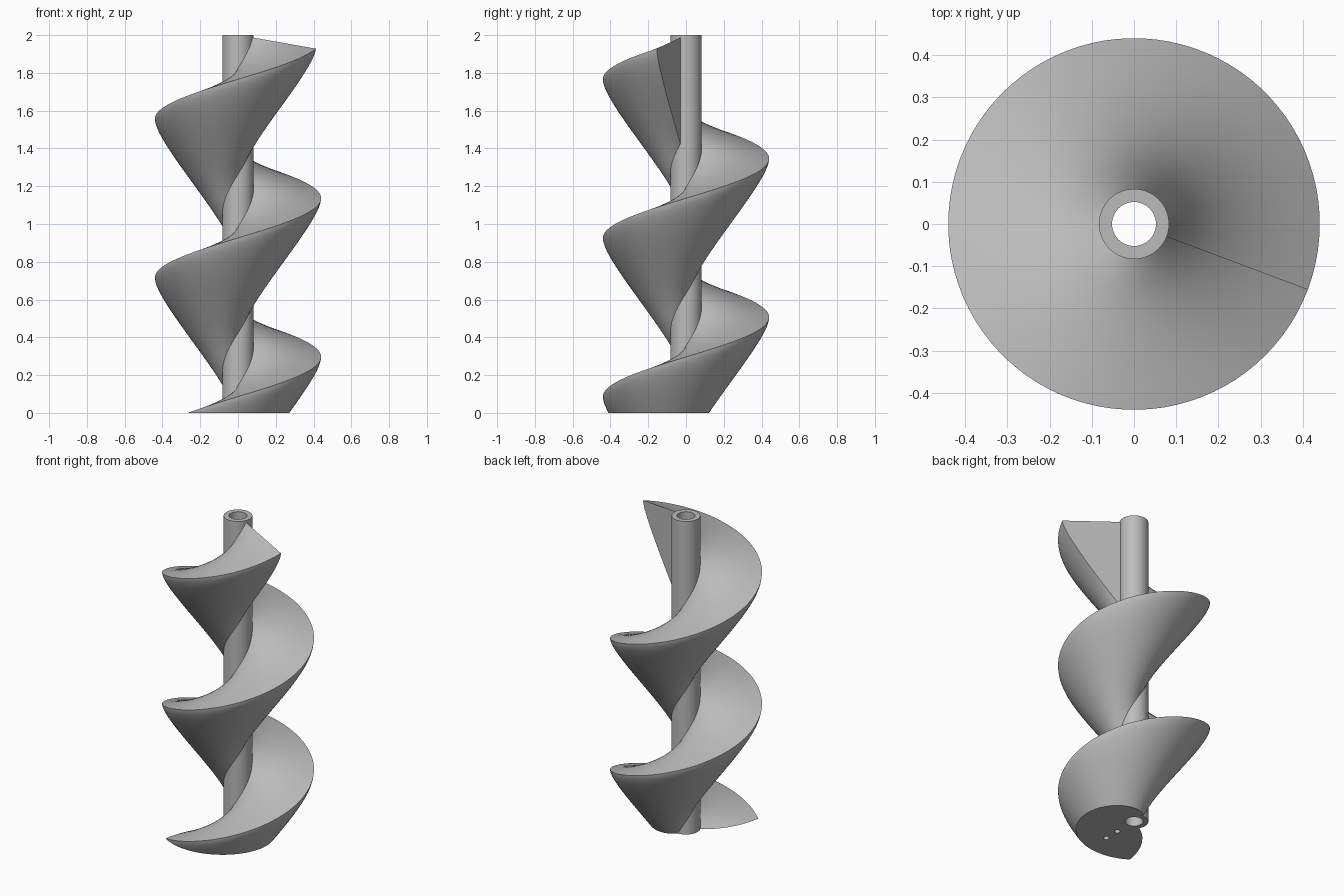
import bpy, bmesh
from math import radians, cos, sin

if "Cube" in bpy.data.objects:
    bpy.data.objects.remove(bpy.data.objects["Cube"])

PITCH = 0.84
OUTER, ROOT = 0.44, 0.078          # flight radii
TUBE_R, BORE_R, HEIGHT = 0.083, 0.052, 2.0
ZERO_ANGLE = 233.0                 # where the rim meets the floor
START, END = 195.0, 720 + 339.4

grey = bpy.data.materials.new("plain grey")
grey.use_nodes = True
grey.diffuse_color = (0.5, 0.5, 0.5, 1)
grey.node_tree.nodes["Principled BSDF"].inputs["Base Color"].default_value = (0.5, 0.5, 0.5, 1)


def make_object(name, bm):
    bmesh.ops.recalc_face_normals(bm, faces=bm.faces)
    mesh = bpy.data.meshes.new(name)
    bm.to_mesh(mesh)
    bm.free()
    mesh.materials.append(grey)
    obj = bpy.data.objects.new(name, mesh)
    bpy.context.collection.objects.link(obj)
    return obj


def smooth(obj):
    bpy.ops.object.select_all(action='DESELECT')
    obj.select_set(True)
    bpy.context.view_layer.objects.active = obj
    bpy.ops.object.shade_smooth_by_angle(angle=radians(30))


def flight_profile():
    """Wedge section: nearly flat top, bulging underside down to the root."""
    top = [(ROOT + (OUTER - ROOT) * i / 6, 0.06 * (1 - i / 6)) for i in range(6)]
    under = []
    for i in range(15):
        t = i / 14
        a, b, c = (1 - t) ** 2, 2 * t * (1 - t), t * t
        under.append((a * OUTER + b * OUTER + c * ROOT, -0.08 * b - 0.51 * c))
    return top + under


# Helical flight, swept around the axis and trimmed flat at the floor
bm = bmesh.new()
profile = flight_profile()
steps = 216
rings = []
for s in range(steps + 1):
    deg = START + (END - START) * s / steps
    lift = PITCH * (deg - ZERO_ANGLE) / 360
    ang = radians(deg)
    rings.append([bm.verts.new((r * cos(ang), r * sin(ang), z + lift)) for r, z in profile])
n = len(profile)
for a, b in zip(rings, rings[1:]):
    for i in range(n):
        j = (i + 1) % n
        bm.faces.new((a[i], a[j], b[j], b[i]))
bm.faces.new(rings[0])
bm.faces.new(rings[-1])
bmesh.ops.bisect_plane(bm, geom=bm.verts[:] + bm.edges[:] + bm.faces[:], dist=1e-6,
                       plane_co=(0, 0, 0), plane_no=(0, 0, 1), clear_inner=True)
bmesh.ops.holes_fill(bm, edges=[e for e in bm.edges if e.is_boundary], sides=0)
flight = make_object("screw_flight", bm)

# Two blind holes in the flat underside
bm = bmesh.new()
for y in (-0.15, -0.25):
    made = bmesh.ops.create_cone(bm, cap_ends=True, segments=24, radius1=0.017,
                                 radius2=0.017, depth=0.12)
    bmesh.ops.translate(bm, verts=made["verts"], vec=(0, y, 0))
cutter = make_object("hole_cutter", bm)
cutter.hide_render = True
mod = flight.modifiers.new("holes", 'BOOLEAN')
mod.operation = 'DIFFERENCE'
mod.solver = 'EXACT'
mod.object = cutter
bpy.ops.object.select_all(action='DESELECT')
flight.select_set(True)
bpy.context.view_layer.objects.active = flight
bpy.ops.object.modifier_apply(modifier=mod.name)
bpy.data.objects.remove(cutter)
smooth(flight)

# Hollow central shaft
bm = bmesh.new()
sides = 64
section = [(TUBE_R, 0), (TUBE_R, HEIGHT), (BORE_R, HEIGHT), (BORE_R, 0)]
rings = []
for s in range(sides):
    ang = radians(360 * s / sides)
    rings.append([bm.verts.new((r * cos(ang), r * sin(ang), z)) for r, z in section])
for s in range(sides):
    a, b = rings[s], rings[(s + 1) % sides]
    for i in range(4):
        j = (i + 1) % 4
        bm.faces.new((a[i], a[j], b[j], b[i]))
smooth(make_object("hollow_shaft", bm))
